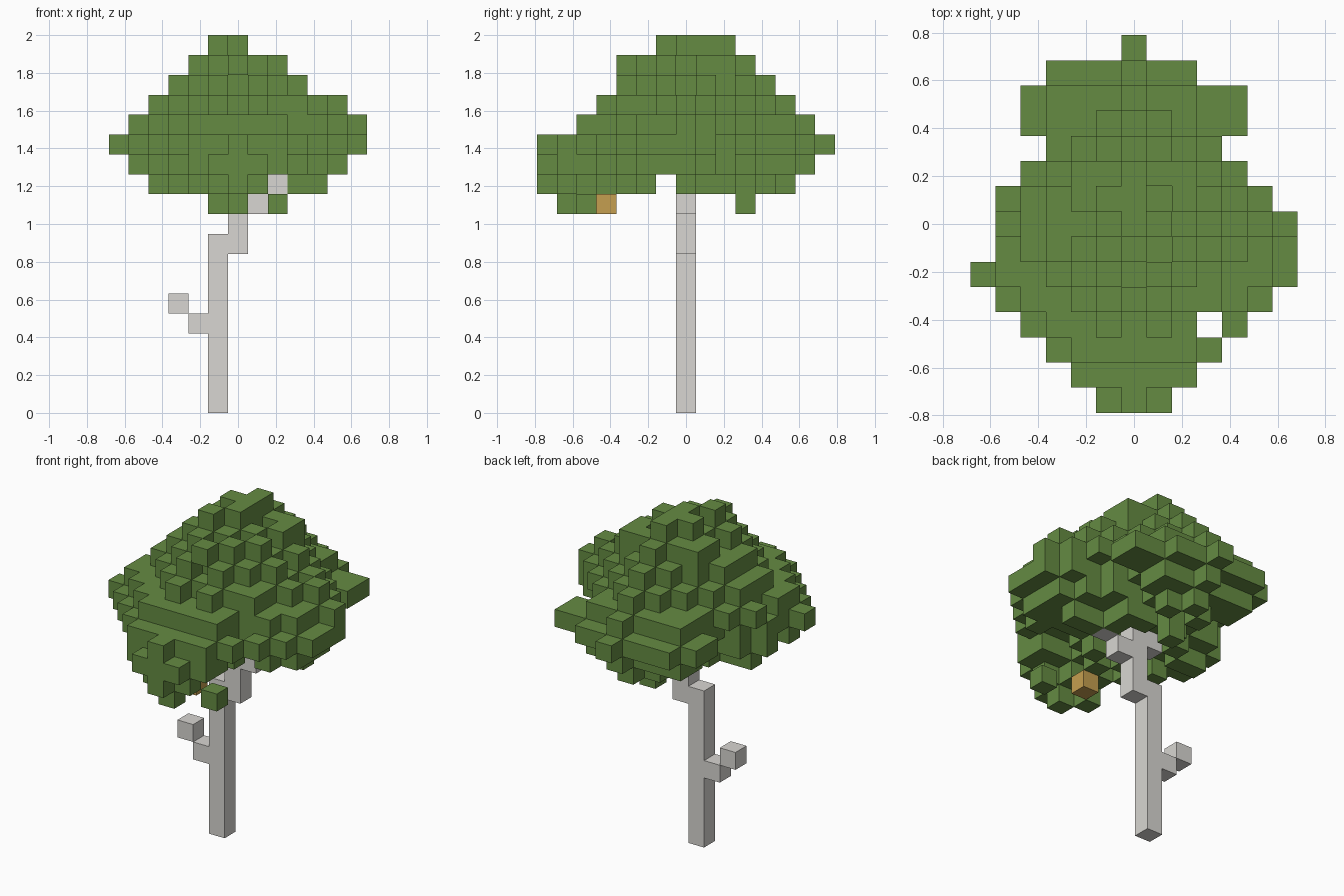
import bpy
import bmesh
import random
from mathutils import Vector

random.seed(4)
if "Cube" in bpy.data.objects:
    bpy.data.objects.remove(bpy.data.objects["Cube"], do_unlink=True)

# The tree stands on a grid of cubes: 13 wide, 15 deep, 19 high
NX, NY, NZ = 13, 15, 19
CELL = 2 / NZ
STEPS = [Vector(s) for s in ((1, 0, 0), (-1, 0, 0), (0, 1, 0),
                             (0, -1, 0), (0, 0, 1), (0, 0, -1))]


def make_material(name, color):
    mat = bpy.data.materials.new(name)
    mat.use_nodes = True
    mat.diffuse_color = (*color, 1)
    for node in mat.node_tree.nodes:
        if node.type == "BSDF_PRINCIPLED":
            node.inputs["Base Color"].default_value = (*color, 1)
            node.inputs["Roughness"].default_value = 0.9
    return mat


def cluster(cells):
    """The cells together with their neighbours on all six sides."""
    return set(cells) | {tuple(a + int(b) for a, b in zip(cell, step))
                         for cell in cells for step in STEPS}


def build_cubes(name, cells, mat):
    """Make one mesh from the exposed sides of a set of grid cubes."""
    bm = bmesh.new()
    verts = {}

    def corner(point):
        key = tuple(round(c * 2) for c in point)
        if key not in verts:
            x, y, z = point
            verts[key] = bm.verts.new(((x - NX / 2) * CELL,
                                       (y - NY / 2) * CELL, z * CELL))
        return verts[key]

    for cell in sorted(cells):
        middle = Vector(cell) + Vector((0.5, 0.5, 0.5))
        for step in STEPS:
            if tuple(int(a + b) for a, b in zip(cell, step)) in cells:
                continue
            u = Vector((step.y, step.z, step.x))
            v = step.cross(u)
            ring = ((u + v), (v - u), (-u - v), (u - v))
            bm.faces.new([corner(middle + (step + r) / 2) for r in ring])
    mesh = bpy.data.meshes.new(name)
    bm.to_mesh(mesh)
    bm.free()
    mesh.materials.append(mat)
    obj = bpy.data.objects.new(name, mesh)
    bpy.context.scene.collection.objects.link(obj)
    return obj


# Trunk, kinked near the top, with side twig and boughs
mid = NY // 2
trunk = [(5, mid, k) for k in range(9)] + [(6, mid, k) for k in range(8, 12)]
twig = [(4, mid, 4), (3, mid, 5)]
boughs = [(7, mid, 10), (8, mid, 11), (5, mid, 11), (4, mid, 12)]
wood = set(trunk + twig + boughs)
fruit = {(6, 3, 10)}

# Crown outline: spans of x per depth row, then x and y per height layer
plan = [(5, 7), (4, 8), (3, 9), (2, 10), (1, 11), (0, 12), (1, 12), (1, 12),
        (1, 11), (2, 10), (3, 9), (2, 10), (2, 10), (3, 8), (6, 6)]
width = [(2, 10), (1, 11), (0, 12), (1, 12), (2, 11), (3, 9), (4, 8), (5, 6)]
depth = [(0, 12), (0, 13), (0, 14), (2, 13), (3, 12), (4, 11), (4, 10), (6, 9)]
BASE = 11
low_leaves = {(5, 2, 10), (6, 1, 10), (8, 2, 10), (6, 10, 10)}


def span(pair):
    return range(pair[0], pair[1] + 1)


top_shape = {(i, j) for j, p in enumerate(plan) for i in span(p)} - {(9, 3)}
front_shape = {(i, k + BASE) for k, p in enumerate(width) for i in span(p)}
side_shape = {(j, k + BASE) for k, p in enumerate(depth) for j in span(p)}
side_shape -= {(6, BASE)}


def hollow(i, j, k):
    """Open space below the crown where the boughs enter."""
    return k == BASE and abs(i - 6) + abs(j - mid) < 3


hull = {(i, j, k) for i, j in top_shape for k in range(BASE, NZ)
        if (i, k) in front_shape and (j, k) in side_shape
        and not hollow(i, j, k)} - wood


def reach(cell, centre=(6, mid, 13)):
    """Cube steps between the cell and the heart of the crown."""
    return sum(abs(a - b) for a, b in zip(cell, centre))


# Body of the crown: diamond-shaped tufts that fit inside the outline
body = set()
for cell in hull:
    tuft = cluster(cluster([cell]))
    if tuft <= hull | wood:
        body |= tuft
body = {c for c in body if reach(c) <= 8 or reach(c, (6, 10, 13)) <= 5} - wood

# Keep every other cube of the surface, so that single leaves stand out
leaves = set(low_leaves)
for cell in sorted(body):
    buried = cluster([cell]) <= body
    if buried or sum(cell) % 2 or random.random() < 0.12:
        leaves.add(cell)

# Small outlying tufts that complete the crown's outline
for shape, a, b in ((top_shape, 0, 1), (front_shape, 0, 2), (side_shape, 1, 2)):
    for spot in sorted(shape):
        if spot in {(c[a], c[b]) for c in leaves}:
            continue
        tips = [c for c in sorted(hull) if (c[a], c[b]) == spot]
        cores = [c for c in sorted(cluster(tips)) if cluster([c]) <= hull]
        if cores:
            leaves |= cluster([min(cores, key=reach)])
        elif tips:
            leaves.add(min(tips, key=reach))

build_cubes("trunk_and_branches", wood, make_material("pale grey bark", (0.69, 0.675, 0.645)))
build_cubes("leaf_crown", leaves, make_material("leaf green", (0.13, 0.26, 0.055)))
build_cubes("hanging_fruit", fruit, make_material("golden brown", (0.56, 0.345, 0.08)))
